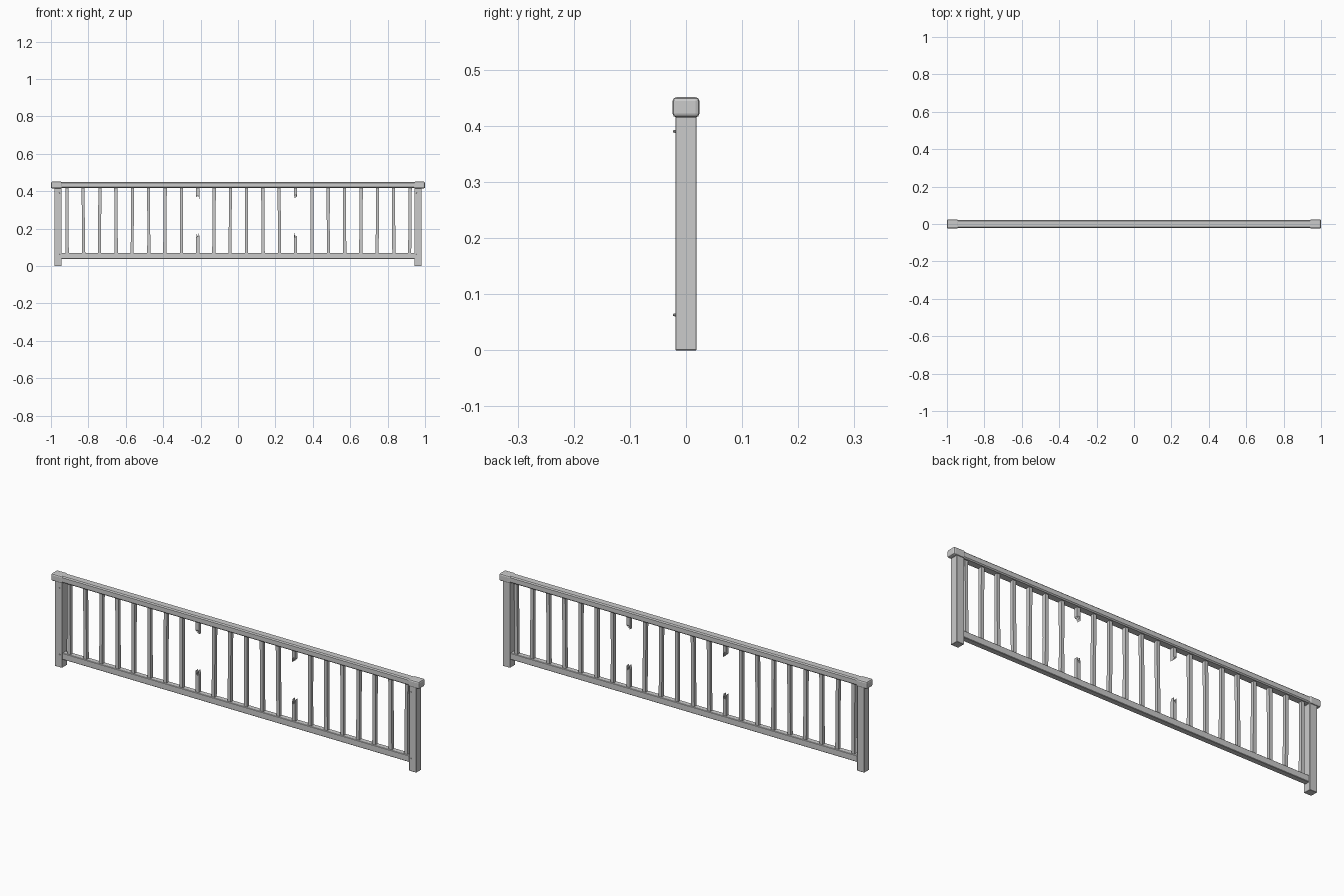
import bpy, bmesh, math, random
from mathutils import Vector

if "Cube" in bpy.data.objects:
    bpy.data.objects.remove(bpy.data.objects["Cube"])

random.seed(4)

wood = bpy.data.materials.new("weathered_grey")
wood.diffuse_color = (0.6, 0.6, 0.6, 1)
wood.use_nodes = True
wood.node_tree.nodes["Principled BSDF"].inputs["Base Color"].default_value = wood.diffuse_color


def finish(bm, name):
    bmesh.ops.recalc_face_normals(bm, faces=bm.faces[:])
    me = bpy.data.meshes.new(name)
    bm.to_mesh(me)
    bm.free()
    me.materials.append(wood)
    ob = bpy.data.objects.new(name, me)
    bpy.context.collection.objects.link(ob)
    return ob


def box(name, lo, hi, bevel=0.0, segments=1):
    lo, hi = Vector(lo), Vector(hi)
    bm = bmesh.new()
    bmesh.ops.create_cube(bm, size=1)
    for v in bm.verts:
        v.co = (lo + hi) / 2 + v.co * (hi - lo)
    if bevel:
        bmesh.ops.bevel(bm, geom=bm.edges[:], offset=bevel, segments=segments,
                        profile=0.5, affect='EDGES')
    return finish(bm, name)


def prism_xz(name, points, half):
    """Extrude an outline in the XZ plane to +-half in y."""
    bm = bmesh.new()
    face = bm.faces.new([bm.verts.new((x, -half, z)) for x, z in points])
    ext = bmesh.ops.extrude_face_region(bm, geom=[face])
    for v in ext['geom']:
        if isinstance(v, bmesh.types.BMVert):
            v.co.y = half
    return finish(bm, name)


# Posts with rounded end caps and nail heads
for side, label in ((-1, "left"), (1, "right")):
    def span(a, b):
        return sorted((side * a, side * b))
    x0, x1 = span(0.943, 0.982)
    box(label + "_post", (x0, -0.019, 0), (x1, 0.019, 0.425), 0.001)
    x0, x1 = span(0.94, 1.0)
    box(label + "_post_cap", (x0, -0.024, 0.415), (x1, 0.024, 0.451), 0.007, 2)
    for z in (0.063, 0.39):
        bm = bmesh.new()
        bmesh.ops.create_cone(bm, cap_ends=True, segments=8, radius1=0.003,
                              radius2=0.002, depth=0.006)
        for v in bm.verts:
            v.co = Vector((side * 0.955 + v.co.x, -0.02 - v.co.z, z + v.co.y))
        finish(bm, label + "_nail")

# Rails
rail = box("top_rail", (-0.96, -0.0205, 0.418), (0.96, 0.0205, 0.4495), 0.005, 1)
box("bottom_rail", (-0.96, -0.014, 0.039), (0.96, 0.014, 0.071), 0.002)

# Balusters, two of them snapped in the middle
HALF = 0.0085
for i in range(22):
    x = -0.914 + i * 0.0873
    a, b = x - HALF, x + HALF
    if i in (8, 14):
        s = 1 if i == 8 else -1
        w = HALF * s
        lower = [(x - w, 0.06), (x + w, 0.06), (x + w, 0.163), (x + w * 0.55, 0.178),
                 (x + w * 0.3, 0.152), (x - w * 0.2, 0.168), (x - w * 0.5, 0.150),
                 (x - w, 0.176)]
        upper = [(x - w, 0.425), (x + w, 0.425), (x + w, 0.357), (x + w * 0.6, 0.378),
                 (x + w * 0.2, 0.362), (x - w * 0.1, 0.384), (x - w * 0.5, 0.368),
                 (x - w, 0.374)]
        prism_xz("broken_baluster_lower", lower, HALF)
        prism_xz("broken_baluster_upper", upper, HALF)
    else:
        # slight uneven lean and waist for a hand-cut look
        t = random.uniform(-0.002, 0.002)
        l, r = random.uniform(0, 0.0015), random.uniform(0, 0.0015)
        zm = random.uniform(0.18, 0.3)
        prism_xz("baluster", [(a - t, 0.06), (b - t, 0.06), (b - r, zm), (b + t, 0.425),
                              (a + t, 0.425), (a + l, zm)], HALF)
